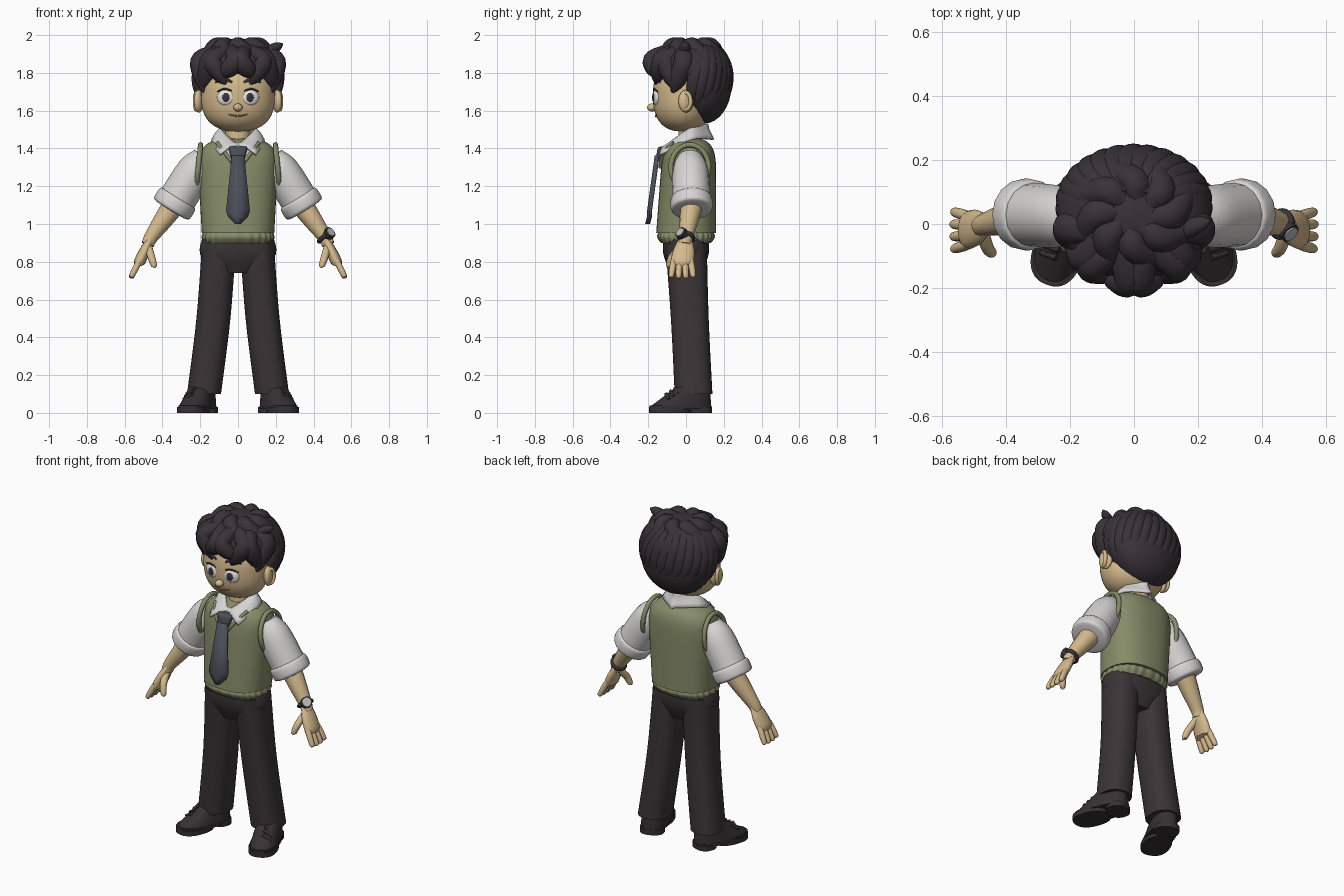
import bpy, bmesh
from math import pi, sin, cos, radians
from mathutils import Vector, Matrix

if "Cube" in bpy.data.objects:
    bpy.data.objects.remove(bpy.data.objects["Cube"], do_unlink=True)


def material(name, *rgb):
    made = bpy.data.materials.new(name)
    made.use_nodes = True
    made.diffuse_color = (*rgb, 1)
    made.node_tree.nodes["Principled BSDF"].inputs["Base Color"].default_value = (*rgb, 1)
    return made


hair = material("dark hair", .042, .032, .039)
skin = material("warm skin", .66, .49, .27)
shirt = material("white cotton", .68, .66, .65)
green = material("sage knit", .24, .26, .14)
slate = material("slate tie", .07, .08, .1)
cloth = material("charcoal trousers", .043, .034, .038)
leather = material("black leather", .038, .03, .034)
eyewhite = material("eye white", .8, .8, .8)
metal = material("watch steel", .5, .5, .5)
lip = material("brown lip", .3, .15, .08)


def smooth(points, steps=5):
    """Catmull-Rom resampling of equal-length tuples."""
    result = []
    last = len(points) - 1
    for i in range(last):
        before, start, end, after = (points[max(0, min(last, i + k))] for k in (-1, 0, 1, 2))
        for step in range(steps):
            t = step / steps
            result.append(tuple(
                q + t / 2 * (r - p + t * (2*p - 5*q + 4*r - s + t * (3*(q - r) + s - p)))
                for p, q, r, s in zip(before, start, end, after)))
    return result + [tuple(points[-1])]


def build(name, rows, mat, mirror=False, closed=True, solid=0, place=Matrix()):
    """Skin a stack of point rows; closed rows become capped tubes."""
    bm = bmesh.new()
    grid = [[bm.verts.new(place @ Vector(point)) for point in row] for row in rows]
    count = len(grid[0])
    for lower, upper in zip(grid, grid[1:]):
        for i in range(count if closed else count - 1):
            j = (i + 1) % count
            bm.faces.new((lower[i], lower[j], upper[j], upper[i]))
    if closed:
        bm.faces.new(grid[0])
        bm.faces.new(grid[-1])
    bmesh.ops.recalc_face_normals(bm, faces=bm.faces)
    for face in bm.faces:
        face.smooth = True
    mesh = bpy.data.meshes.new(name)
    bm.to_mesh(mesh)
    bm.free()
    mesh.set_sharp_from_angle(angle=radians(50))
    mesh.materials.append(mat)
    part = bpy.data.objects.new(name, mesh)
    bpy.context.collection.objects.link(part)
    if solid:
        part.modifiers.new("thickness", "SOLIDIFY").thickness = solid
    if mirror:
        part.modifiers.new("mirror", "MIRROR")


def circle(count):
    return [(cos(2 * pi * i / count), sin(2 * pi * i / count)) for i in range(count)]


def squared(value, exponent):
    return (1 if value >= 0 else -1) * abs(value) ** (2 / exponent)


def loft(name, sections, mat, exponent=2.4, count=48, ribbed=False, **options):
    """Level sections: height, centre x, centre y, half width, half depth."""
    rows = []
    for z, x, y, width, depth in smooth(sections):
        row = []
        for i, (c, s) in enumerate(circle(count)):
            rib = 1 + .02 * cos(pi * i / 3) if ribbed else 1
            row.append((x + width * rib * squared(c, exponent),
                        y + depth * rib * squared(s, exponent), z))
        rows.append(row)
    build(name, rows, mat, **options)


def limb(name, points, radii, mat, flat=1, axis=(0, 1, 0), **options):
    """Round tube through points; flat squeezes it across the axis."""
    path = smooth([(*point, radius) for point, radius in zip(points, radii)])
    rows = []
    for i, (*point, radius) in enumerate(path):
        ahead = Vector(path[min(i + 1, len(path) - 1)][:3])
        tangent = (ahead - Vector(path[max(i - 1, 0)][:3])).normalized()
        side = Vector(axis)
        side = (side - tangent * side.dot(tangent)).normalized()
        across = tangent.cross(side) * flat
        rows.append([Vector(point) + radius * (side * c + across * s) for c, s in circle(16)])
    build(name, rows, mat, **options)


def ball(name, centre, size, mat, turn=0, sweep=.99, **options):
    """Ellipsoid; a smaller sweep leaves a dome."""
    rows = [[(sin(a) * c, sin(a) * s, cos(a)) for c, s in circle(32)]
            for a in (pi * (.01 + (sweep - .01) * i / 16) for i in range(17))]
    place = Matrix.Translation(centre) @ Matrix.Rotation(radians(turn), 4, 'Z')
    build(name, rows, mat, place=place @ Matrix.Diagonal((*size, 1)), **options)


def ring(name, centre, axis, width, height, thick, mat, **options):
    spin = Vector(axis).to_track_quat('X', 'Z').to_matrix().to_4x4()
    loop = circle(32)
    rows = [[(thick * s, u * (width + thick * c), v * (height + thick * c)) for c, s in circle(8)]
            for u, v in loop + loop[:1]]
    build(name, rows, mat, place=Matrix.Translation(centre) @ spin, **options)


# Trousers
loft("trouser_seat", [(.74, 0, 0, .1, .08), (.84, 0, 0, .2, .12), (.95, 0, 0, .18, .12)], cloth)
loft("trouser_leg", [(.1, .18, .04, .09, .1), (.5, .13, .02, .09, .1), (.9, .1, 0, .09, .11)],
     cloth, mirror=True)

# Shoes, turned outwards
foot = Matrix.Translation((.215, -.03, 0)) @ Matrix.Rotation(radians(20), 4, 'Z')
shoe = dict(mirror=True, place=foot)
steps = [i / 5 for i in range(6)]
loft("shoe_upper", [(.03 + .12 * t, 0, .08 * t, .08 - .02 * t, .17 - .09 * t) for t in steps],
     leather, **shoe)
loft("shoe_welt", [(z, 0, 0, .08, .17) for z in (.02, .04)], leather, **shoe)
loft("shoe_front_sole", [(z, 0, -.06, .08, .11) for z in (0, .03)], leather, **shoe)
loft("shoe_heel", [(z, 0, .11, .07, .06) for z in (0, .03)], leather, **shoe)
for t in (0, .5, 1):
    instep = Vector((0, .05 * t - .08, .1 + .03 * t))
    drop = Vector((.05, 0, -.03))
    limb("shoe_lace", [instep, instep + drop], [.01, .01], leather, **shoe)


# Knitted vest: straight sides that close over the shoulders
def vest_section(t):
    closing = (1 - t ** 12) ** .5
    return .92 + .54 * t, 0, .02 * t, (.19 + .03 * t) * closing, (.16 - .02 * t) * closing


def neckline(u, v):
    """Point on the V of the neck: u across, v upwards."""
    x, z = u * (.01 + .1 * v), 1.3 + .13 * v
    section = vest_section((z - .92) / .54)
    return x, section[2] - section[4] * (1 - abs(x / section[3]) ** 2.4) ** .4 - .005, z


loft("vest_body", [vest_section(1 - (1.02 - i / 20) ** 2) for i in range(1, 21)], green)
loft("vest_waistband", [(.9, 0, 0, .18, .13), (.93, 0, 0, .19, .15), (.96, 0, 0, .18, .14)],
     green, count=144, ribbed=True)
ring("vest_armhole", (.21, .02, 1.3), (1, 0, .1), .1, .12, .014, green, mirror=True)
build("shirt_front", [[neckline(i / 6, t) for i in range(-6, 7)] for t in steps],
      shirt, closed=False, solid=.006)
limb("vest_neck_edge", [neckline(1, t) for t in steps], [.01] * 6, green, mirror=True)

# Folded collar
upper_edge = smooth([(0, -.1, 1.42), (.09, .02, 1.51), (0, .12, 1.53)])
lower_edge = smooth([(.1, -.14, 1.37), (.14, .03, 1.45), (0, .15, 1.45)])
build("shirt_collar", [[Vector(a).lerp(Vector(b), t) + Vector((0, -.01, .01)) * sin(pi * t)
                        for a, b in zip(upper_edge, lower_edge)] for t in steps],
      shirt, mirror=True, closed=False, solid=.012)

# Tie
blade = [(1.36, .03, -.14), (1.07, .06, -.18), (1.04, .05, -.18), (1, .01, -.19)]
build("tie_blade", [[(side * width, y - .01 * (1 - abs(side)), z) for side in (-1, 0, 1)]
                    for z, width, y in blade], slate, closed=False, solid=-.016)
loft("tie_knot", [(1.33, 0, -.14, .03, .02), (1.4, 0, -.12, .05, .03), (1.41, 0, -.11, .04, .02)], slate)

# Arm landmarks
shoulder = Vector((.18, .02, 1.36))
elbow = Vector((.34, .03, 1.1))
wrist = Vector((.46, 0, .93))
knuckle = Vector((.52, -.02, .8))

# Sleeves with rolled cuffs
limb("shirt_sleeve", [shoulder, shoulder.lerp(elbow, .3), elbow], [.06, .095, .1], shirt, mirror=True)
limb("sleeve_cuff", [shoulder.lerp(elbow, t) for t in (.84, .88, 1.06, 1.1)],
     [.09, .11, .11, .09], shirt, mirror=True)

# Forearms and hands
limb("forearm", [elbow, elbow.lerp(wrist, .5), wrist, wrist.lerp(knuckle, .3)],
     [.06, .05, .037, .033], skin, mirror=True)
limb("palm", [wrist, wrist.lerp(knuckle, .5), knuckle, knuckle + Vector((0, 0, -.02))],
     [.03, .055, .06, .05], skin, flat=.5, mirror=True)
for spread in (-1.5, -.5, .5, 1.5):
    base = knuckle + Vector((0, .03 * spread, .01))
    reach = Vector((.05, .01 * spread, -.1)) * (1 - .05 * abs(spread))
    limb("finger", [base + reach * t for t in (0, .4, .9, 1)], [.015, .017, .014, .005], skin, mirror=True)
limb("thumb", [wrist.lerp(knuckle, .3), (.46, -.07, .83), (.445, -.09, .78), (.445, -.09, .77)],
     [.02, .02, .016, .005], skin, mirror=True)

# Watch on the left wrist
along = (wrist - elbow).normalized()
outward = Vector((.6, -.6, .5))
outward = (outward - along * outward.dot(along)).normalized()
ring("watch_band", wrist, along, .038, .038, .012, hair)
limb("watch_case", [wrist, wrist + outward * .05], [.032, .032], hair)
limb("watch_dial", [wrist, wrist + outward * .055], [.025, .025], metal)


# Neck, rounded head and ears
def head_section(t):
    fullness = (1 - abs(t) ** 2.5) ** .4
    return 1.68 + .19 * t, 0, -.015, .195 * fullness, .16 * fullness


limb("neck", [(0, .02, 1.39), (0, .03, 1.57)], [.065, .065], skin)
loft("head", [head_section(-.999 * cos(pi * i / 16)) for i in range(17)], skin, exponent=2)
ball("ear", (.207, 0, 1.65), (.024, .042, .06), skin, turn=20, mirror=True)
ring("ear_rim", (.22, 0, 1.65), (1, -.35, 0), .026, .044, .011, skin, mirror=True)
ball("nose", (0, -.18, 1.617), (.024, .026, .021), skin)

# Face
ball("eye", (.066, -.155, 1.67), (.046, .02, .043), eyewhite, turn=14, mirror=True)
ball("iris", (.063, -.172, 1.67), (.021, .007, .024), hair, turn=8, mirror=True)
limb("upper_lash", [(.02, -.168, 1.7), (.07, -.17, 1.715), (.11, -.15, 1.7)],
     [.003, .005, .003], hair, mirror=True)
limb("eyebrow", [(.03, -.165, 1.75), (.07, -.16, 1.765), (.12, -.135, 1.75)],
     [.005, .009, .004], hair, mirror=True)
limb("mouth", [(0, -.16, 1.57), (.05, -.155, 1.58)], [.005, .003], lip, mirror=True)

# Hair masses
crown = Vector((0, .03, 1.82))
crown_size = Vector((.24, .21, .16))
nape = Vector((0, .06, 1.77))
nape_size = Vector((.22, .165, .2))
ball("hair_top", crown, crown_size, hair, sweep=.55)
ball("hair_back", (0, .09, 1.73), (.22, .15, .2), hair)


def on_shell(centre, size, turn, lift, scale=1):
    turn, lift = radians(turn), radians(lift)
    direction = Vector((cos(turn) * cos(lift), sin(turn) * cos(lift), sin(lift)))
    return centre + size * direction * scale


def curl(name, root, bend, tip, radius):
    points = [root, root.lerp(bend, .5), bend, bend.lerp(tip, .6), tip]
    limb(name, points, [radius * share for share in (.4, .9, 1, .8, .1)], hair,
         axis=(bend - root).cross(tip - bend), flat=.9)


# Combed strands over the back and sides
for k in range(15):
    turn = -5 + 190 * k / 14
    points = [on_shell(nape, nape_size, turn + lift / 5, lift) for lift in (75, 45, 15, -15, -45, -70)]
    limb("hair_strand", points, [.02, .036, .04, .036, .03, .005], hair, flat=.7,
         axis=(-sin(radians(turn)), cos(radians(turn)), 0))

# Fringe curls, hanging lower towards the temples
for k in range(8):
    turn = 200 + 20 * k
    sway = 14 * (-1) ** k
    side = abs(cos(radians(turn)))
    fall = Vector((0, 0, -.12 * side))
    curl("fringe_curl", on_shell(crown, crown_size, turn + sway, 65, .85),
         on_shell(crown, crown_size, turn - sway / 2, 15, 1.06 - .16 * side),
         on_shell(crown, crown_size, turn + sway, -10, 1 - .14 * side) + fall, .054)

# Swirling curls on the crown and one upright tuft
for k in range(8):
    turn = 45 * k
    curl("crown_curl", on_shell(crown, crown_size, turn - 40, 80, .8),
         on_shell(crown, crown_size, turn, 55, .88), on_shell(crown, crown_size, turn + 30, 15, .9), .05)
curl("hair_tuft", on_shell(crown, crown_size, -30, 30, .8),
     on_shell(crown, crown_size, -15, 40), on_shell(crown, crown_size, -5, 40, 1.3), .03)
